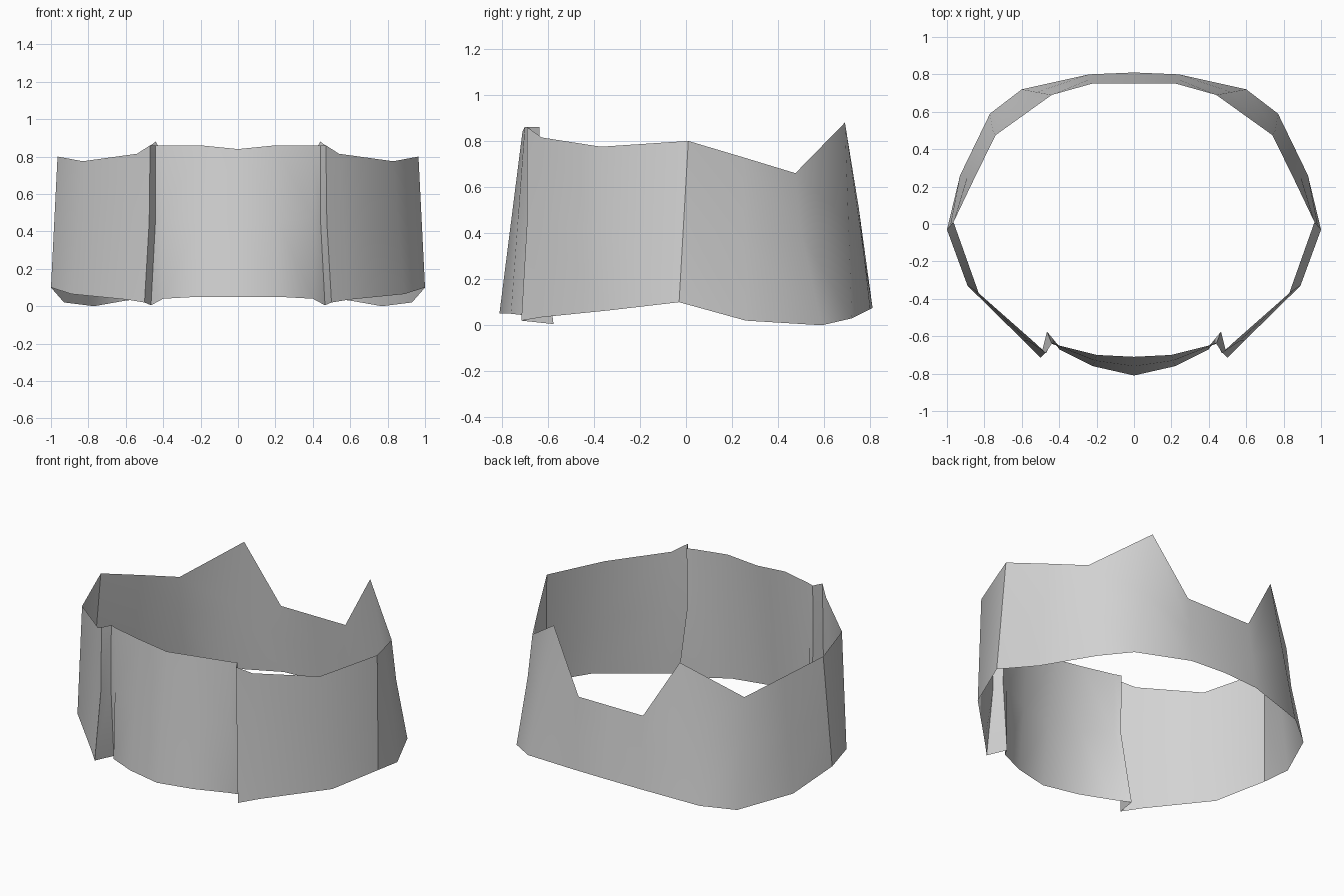
import bpy
import bmesh
from mathutils import Vector

cube = bpy.data.objects.get("Cube")
if cube:
    bpy.data.objects.remove(cube, do_unlink=True)

grey = bpy.data.materials.new("light grey")
grey.use_nodes = True
colour = (0.65, 0.65, 0.65, 1)
grey.diffuse_color = colour
grey.node_tree.nodes["Principled BSDF"].inputs["Base Color"].default_value = colour


def make_strip(name, columns):
    """Thin sheet through columns of (top, [middle,] bottom), mirrored across x."""
    bm = bmesh.new()
    rows = []
    for col in columns:
        pts = [Vector(p) for p in col]
        if len(pts) == 2:
            pts.insert(1, pts[0].lerp(pts[1], 0.5))
        rows.append([bm.verts.new(p) for p in pts])
    for a, b in zip(rows, rows[1:]):
        for i in range(2):
            bm.faces.new((a[i], a[i + 1], b[i + 1], b[i]))
    mesh = bpy.data.meshes.new(name)
    bm.to_mesh(mesh)
    bm.free()
    mesh.materials.append(grey)
    obj = bpy.data.objects.new(name, mesh)
    bpy.context.collection.objects.link(obj)
    mirror = obj.modifiers.new("Mirror", 'MIRROR')
    mirror.use_clip = True
    bpy.ops.object.select_all(action='DESELECT')
    obj.select_set(True)
    bpy.context.view_layer.objects.active = obj
    bpy.ops.object.modifier_apply(modifier="Mirror")
    bpy.ops.object.shade_smooth_by_angle(angle=0.6)
    return obj


# Shared edges of the fold between front panel and side wall
inner_fold = [(.44, -.635, .86), (.44, -.64, .48), (.465, -.575, .005)]
outer_fold = [(.47, -.69, .86), (.475, -.69, .45), (.5, -.715, .02)]

# Front panel, bowed outward toward the hem
make_strip("front_panel", [
    [(0, -.71, .84), (0, -.81, .05)],
    [(.2, -.7, .86), (.22, -.76, .05)],
    [(.4, -.65, .86), (.4, -.655, .48), (.4, -.67, .04)],
    inner_fold,
])

# Narrow returns joining the front panel to the side walls
make_strip("fold", [inner_fold, outer_fold])

# Side walls running round to the notched and peaked back
make_strip("side_and_back_wall", [
    outer_fold,
    [(.54, -.626, .815), (.59, -.625, .035)],
    [(.83, -.37, .775), (.89, -.33, .065)],
    [(.965, .01, .8), (1, -.03, .1)],
    [(.853, .245, .73), (.93, .26, .02)],
    [(.74, .475, .66), (.755, .5, .4), (.77, .59, 0)],
    [(.44, .69, .88), (.6, .72, .03)],
    [(.225, .75, .51), (.24, .8, .07)],
    [(0, .75, .51), (0, .81, .075)],
])
